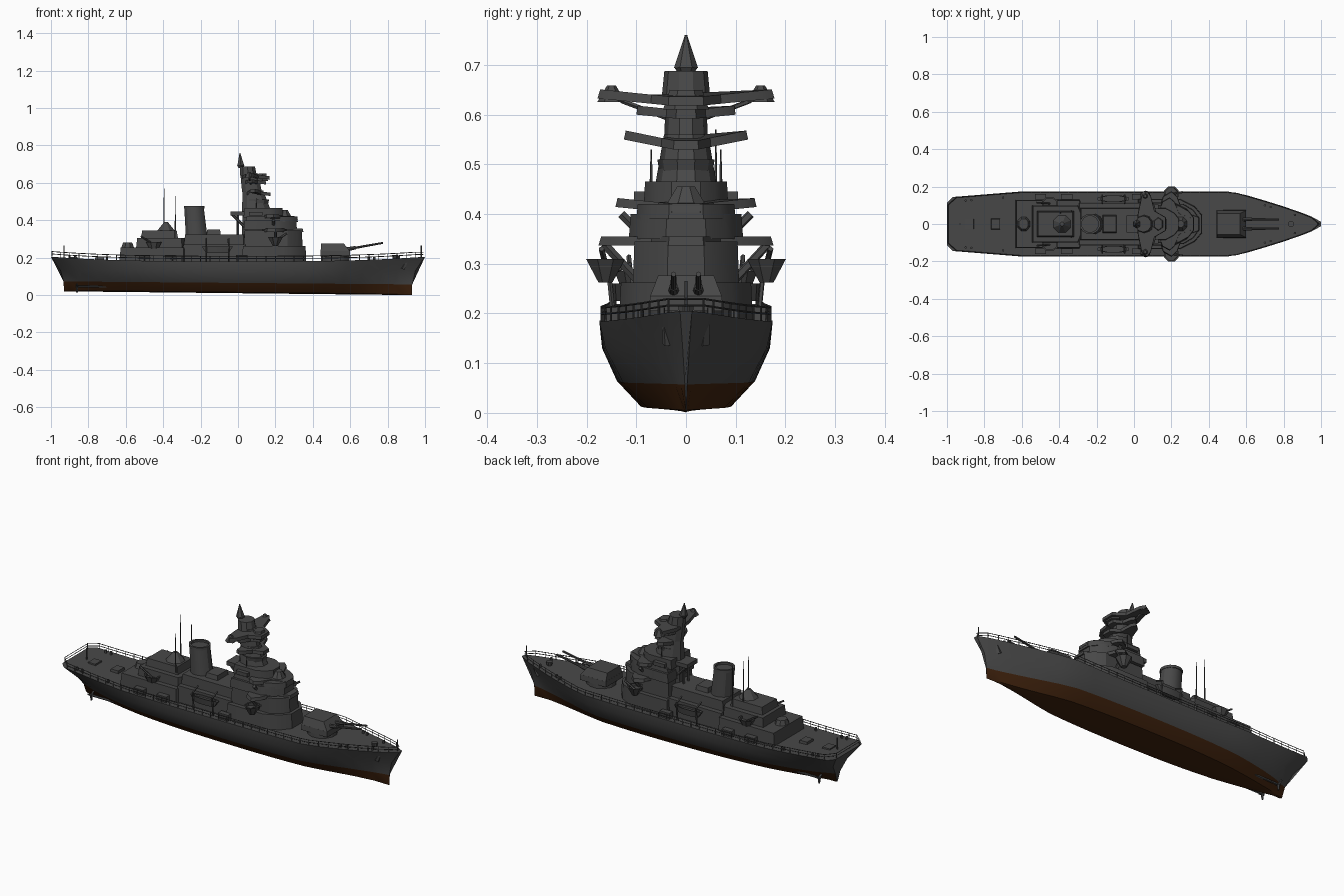
import bpy, bmesh, math
from mathutils import Vector

cube = bpy.data.objects.get("Cube")
if cube:
    bpy.data.objects.remove(cube)


def material(name, *color):
    made = bpy.data.materials.new(name)
    made.use_nodes = True
    made.diffuse_color = (*color, 1)
    made.node_tree.nodes["Principled BSDF"].inputs["Base Color"].default_value = (*color, 1)
    return made


GREY = material("naval grey", .065, .065, .065)
BROWN = material("antifouling brown", .05, .016, .004)


def finish(name, bm, *materials):
    bmesh.ops.recalc_face_normals(bm, faces=bm.faces)
    mesh = bpy.data.meshes.new(name)
    bm.to_mesh(mesh)
    bm.free()
    for used in materials or (GREY,):
        mesh.materials.append(used)
    part = bpy.data.objects.new(name, mesh)
    bpy.context.scene.collection.objects.link(part)
    bpy.ops.object.select_all(action='DESELECT')
    part.select_set(True)
    bpy.context.view_layer.objects.active = part
    bpy.ops.object.shade_smooth_by_angle(angle=math.radians(30))


def skin(bm, rings):
    """Join closed rings of points and cap both ends."""
    rows = [[bm.verts.new(point) for point in ring] for ring in rings]
    for low, high in zip(rows, rows[1:]):
        for i in range(len(low)):
            bm.faces.new((low[i - 1], low[i], high[i], high[i - 1]))
    bm.faces.new(rows[0])
    bm.faces.new(rows[-1])


def stack(name, x, z, length, width, height, sides=4, taper=1, lean=0, hollow=0, y=0, paint=GREY):
    """Tapered prism from half length and half width; a pair of them if y is set."""
    levels = [(0, 1, z), (lean, taper, z + height)]
    if hollow:
        levels += [(lean, taper * .8, z + height), (lean, taper * .8, z + height - hollow)]
    reach = 1 / math.cos(math.pi / sides)
    turns = [(i + .5) * math.tau / sides for i in range(sides)]
    bm = bmesh.new()
    for offset in {y, -y}:
        skin(bm, [[(x + shift + length * grow * reach * math.cos(turn),
                    offset + width * grow * reach * math.sin(turn), level)
                   for turn in turns] for shift, grow, level in levels])
    finish(name, bm, paint)


def slab(name, half, bottom, top, taper, rise=0):
    """Mirrored outline pulled upward; rise lifts the outer tips."""
    outline = half + [(x, -y) for x, y in reversed(half)]
    middle = sum(x for x, y in half) / len(half)
    bm = bmesh.new()
    skin(bm, [[(middle + (x - middle) * grow, y * grow, z + rise * abs(y)) for x, y in outline]
              for z, grow in ((bottom, 1), (top, taper))])
    finish(name, bm)


def house(name, back, front, width, bottom, top, nose=.02):
    """Deckhouse with a rounded front."""
    half = [(back, width), (front - nose, width), (front - nose / 3, width * .7), (front, width * .35)]
    slab(name, half, bottom, top, .97)


def yard(name, x, z, span, chord, rise=0):
    """Swept wing plate reaching out to both sides."""
    half = [(x + chord * along, span * out) for along, out in
            ((-.5, .3), (-.3, .85), (0, 1), (.2, .85), (.4, .4), (1, .2))]
    slab(name, half, z, z + .018, .97, rise)


def rods(name, radius, *lines, tip=1, sides=5, mirror=True):
    bm = bmesh.new()
    for side in (1, -1) if mirror else (1,):
        for line in lines:
            start, end = (Vector((x, y * side, z)) for x, y, z in line)
            turned = (end - start).to_track_quat('Z', 'Y')
            ring = [turned @ Vector((math.cos(i * math.tau / sides), math.sin(i * math.tau / sides), 0))
                    for i in range(sides)]
            skin(bm, [[start + v * radius for v in ring], [end + v * radius * tip for v in ring]])
    finish(name, bm)


# Hull shape rules
def beam(x):
    bow = min(1, (1 - x) / .47) ** .8
    corner = min(1, .8 + (1 + x) * 7)
    return (.162 * bow + .012 - .08 * max(0, -x - .6)) * corner


def deck(x):
    return .18 + .025 * abs(x) ** 3


def hull_ring(x):
    keel = .01 * (1 - x)
    pinch = max(.06, 1 - abs(x) ** 2.5)
    levels = ((.53, .9, keel + .005), (.8, .5, .065 - .008 * x), (.97, .2, .13), (1, 0, deck(x)))
    side = [(x * (.93 + .07 * (z / deck(x)) ** 3), beam(x) * full * pinch ** power, z)
            for full, power, z in levels]
    return [(a, -b, c) for a, b, c in reversed(side)] + [(x * .93, 0, keel)] + side


stations = sorted([i / 10 for i in range(-10, 11)] + [-.97, .95])
bm = bmesh.new()
skin(bm, [hull_ring(x) for x in stations])
for face in bm.faces:
    face.material_index = int(max(v.co.z for v in face.verts) < .1)
finish("hull", bm, GREY, BROWN)

# Guard rails
spots = [(x, beam(x) - .004, deck(x)) for x in (i / 20 for i in range(-20, 20))]
spots[0] = (-.995, .1, deck(-1))
rails = [((x, y, z), (x, y, z + .03)) for x, y, z in spots]
for lift in (.015, .028):
    wire = [(x, y, z + lift) for x, y, z in spots]
    rails += list(zip(wire, wire[1:]))
    rails.append((wire[0], (-.995, 0, wire[0][2])))
    rails.append((wire[-1], (.99, 0, wire[-1][2])))
rods("guard_rails", .002, *rails, sides=4)
rods("flagstaffs", .003, *[((x, 0, .19), (x, 0, .265)) for x in (-.93, .98)], mirror=False)

# Rudder, shafts, propellers and anchors
stack("rudder", -.9, .02, .025, .005, .08, paint=BROWN)
rods("propeller_shafts", .006, ((-.6, .06, .045), (-.87, .06, .045)))
hub = Vector((-.86, .06, .045))
rods("propellers", .008, *[(hub, hub + Vector((0, math.cos(a), math.sin(a))) * .03)
                           for a in (.5, 2.6, 4.7)], tip=.6)
rods("anchors", .009, ((.9, .04, .18), (.88, .035, .14)), tip=1.5)

# Aft deckhouses
house("aft_deckhouse", -.635, -.27, .13, .175, .255)
house("aft_upper_house", -.545, -.28, .1, .25, .305)
stack("aft_control_house", -.42, .3, .1, .07, .045, taper=.92)
stack("aft_director", -.385, .34, .05, .05, .05, sides=8, taper=.2)
stack("aft_mount", -.59, .25, .035, .04, .03, sides=8, taper=.7)
house("middle_deckhouse", -.3, .06, .115, .175, .27)
house("middle_upper_house", -.29, .05, .085, .265, .325)
rods("tall_aerial", .0045, ((-.395, .06, .33), (-.395, .06, .57)), tip=.3, mirror=False)
rods("short_aerials", .0045, ((-.335, .07, .3), (-.335, .07, .53)), tip=.3)

# Funnel and its casing
stack("funnel", -.22, .3, .058, .055, .165, sides=12, taper=.9, lean=-.015)
stack("funnel_rim", -.235, .462, .055, .053, .014, sides=12, hollow=.015)
stack("funnel_casing", -.13, .31, .04, .05, .04, taper=.85)

# Boats, davits, lockers and light guns along the sides
stack("ship_boats", -.11, .225, .06, .013, .035, sides=8, taper=1.4, hollow=.01, y=.135)
for x in (-.17, -.05):
    knee = (x, .155, .28)
    rods("davits", .005, ((x, .145, .18), knee), (knee, (x, .11, .3)))
for x in (-.5, -.36, .02):
    stack("deck_lockers", x, .178, .03, .015, .035, y=.145)
stack("aft_gun_tubs", -.45, .25, .025, .02, .035, sides=8, taper=1.7, hollow=.015, y=.11)
rods("aft_light_guns", .005, ((-.45, .11, .27), (-.52, .115, .315)))

# Bridge superstructure
house("bridge_base", .02, .365, .135, .175, .262, nose=.12)
house("bridge_house", .03, .345, .107, .255, .345, nose=.08)
yard("bridge_wings", .2, .337, .176, .15)
house("bridge_cabin", .03, .315, .115, .35, .4, nose=.1)
yard("open_bridge_wings", .19, .4, .142, .13, rise=.1)
house("open_bridge", .04, .32, .1, .39, .42, nose=.08)
house("upper_bridge", .03, .24, .085, .415, .465, nose=.07)
stack("bridge_director", .25, .41, .04, .045, .045, sides=8, taper=.4)
stack("wing_gun_tubs", .2, .262, .014, .014, .048, sides=8, taper=2.8, hollow=.015, y=.162)
rods("wing_guns", .006, ((.2, .16, .29), (.26, .17, .33)))
rods("wing_braces", .009, ((.2, .1, .27), (.2, .165, .34)), ((.19, .09, .36), (.19, .13, .4)))
stack("signal_platforms", .095, .425, .035, .03, .02, y=.075)
rods("bridge_aerials", .004, ((.1, .07, .44), (.1, .07, .52)), tip=.4)

# Tower mast with its yards
stack("tower_base", .105, .25, .085, .075, .2, sides=10, taper=.95)
stack("tower_waist", .1, .44, .08, .062, .12, sides=10, taper=.68, lean=-.02)
stack("tower_mast", .075, .55, .053, .042, .1, sides=10, taper=.9, lean=-.015)
stack("tower_drum", .055, .64, .045, .046, .048, sides=10, taper=.9, lean=-.005)
stack("tower_collar", .1, .48, .06, .05, .03, sides=10, taper=1.1)
yard("lower_yard", .09, .525, .125, .085, rise=.2)
yard("middle_yard", .075, .59, .1, .075, rise=.1)
yard("upper_yard", .07, .615, .178, .1, rise=.1)
stack("yard_end_arrays", .06, .625, .025, .025, .034, sides=6, taper=.3, y=.15)
rods("yard_braces", .005, ((.07, .03, .59), (.06, .13, .628)))
stack("forward_array", .13, .61, .03, .04, .04, sides=6, taper=.7)
stack("spike_foot", .015, .68, .012, .012, .015, sides=6, taper=1.7)
stack("masthead_spike", .015, .694, .018, .021, .066, sides=6, taper=.1, lean=-.005)
stack("aft_mast_platform", 0, .425, .04, .045, .022)
rods("platform_braces", .007, ((-.03, .03, .43), (.04, .03, .36)), ((0, .02, .31), (0, .02, .43)))

# Main gun turret with twin barrels
stack("gun_barbette", .52, .18, .075, .072, .03, sides=12)
stack("gun_turret", .52, .205, .08, .074, .03, taper=.98)
stack("turret_roof", .52, .235, .078, .072, .041, taper=.78, lean=-.015)
rods("gun_sleeves", .012, ((.56, .025, .24), (.63, .025, .254)), tip=.75, sides=8)
rods("gun_barrels", .0065, ((.6, .025, .248), (.775, .025, .279)), tip=.8, sides=8)

# Deck fittings
rods("bollards", .007, *[((x, beam(x) - .025, .18), (x, beam(x) - .025, deck(x) + .016))
                         for x in (-.9, -.87, -.7, .7, .73, .86)])
stack("capstan", .84, .185, .012, .012, .03, sides=8, taper=1.3)
for x in (-.88, -.74):
    stack("deck_hatch", x, .18, .025, .03, .024, taper=.9)
